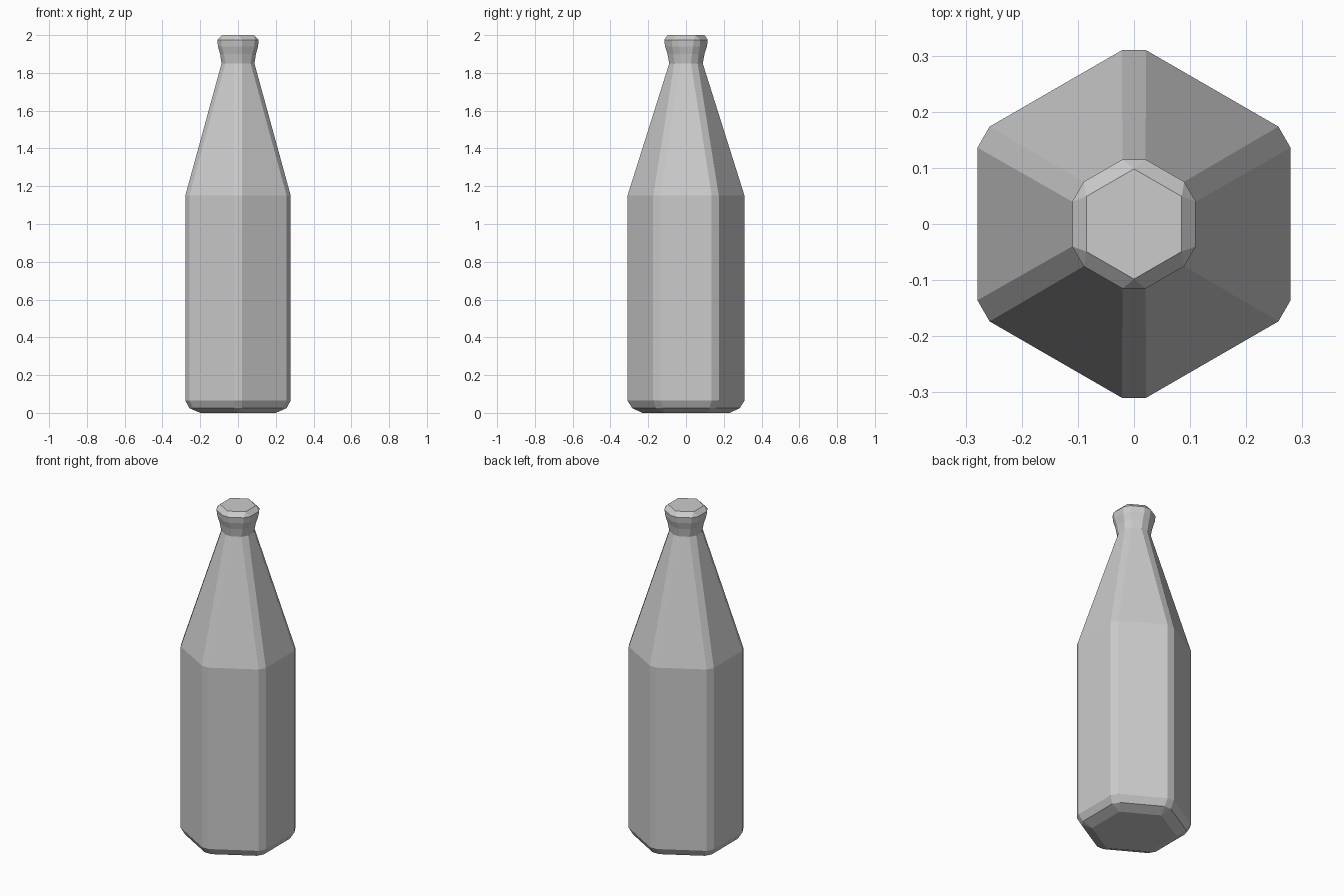
import bpy, bmesh, math

if "Cube" in bpy.data.objects:
    bpy.data.objects.remove(bpy.data.objects["Cube"])

# Profile of the bottle: (flat-to-centre distance, z, corner chamfer)
profile = [
    (0.200, 0.003, 0.0),      # sharp hexagon base
    (0.257, 0.025, 0.025),
    (0.279, 0.065, 0.025),    # body
    (0.279, 1.15, 0.025),     # shoulder
    (0.087, 1.85, 0.0235),    # neck
    (0.095, 1.90, 0.0235),
    (0.106, 1.94, 0.0235),    # lip
    (0.110, 1.975, 0.0235),
    (0.085, 2.00, 0.0),       # sharp hexagon cap
]
profile[0] = (0.200, 0.0, 0.0)


def hex_ring(bm, apothem, z, chamfer):
    """Hexagon with flats on +-x and each corner cut into two points."""
    half = apothem / math.sqrt(3) - chamfer
    ring = []
    for i in range(6):
        a = math.radians(60 * i)
        for t in (-half, half):
            ring.append(bm.verts.new((apothem * math.cos(a) - t * math.sin(a),
                                      apothem * math.sin(a) + t * math.cos(a), z)))
    return ring


# Bottle: stacked rings joined by flat faces
bm = bmesh.new()
rings = [hex_ring(bm, *p) for p in profile]
for lo, hi in zip(rings, rings[1:]):
    for i in range(12):
        j = (i + 1) % 12
        bm.faces.new((lo[i], lo[j], hi[j], hi[i]))
bm.faces.new(rings[0][::-1])
bm.faces.new(rings[-1])
bmesh.ops.remove_doubles(bm, verts=bm.verts, dist=1e-5)
bmesh.ops.recalc_face_normals(bm, faces=bm.faces)
mesh = bpy.data.meshes.new("bottle")
bm.to_mesh(mesh)
bm.free()
bottle = bpy.data.objects.new("bottle", mesh)
bpy.context.collection.objects.link(bottle)
